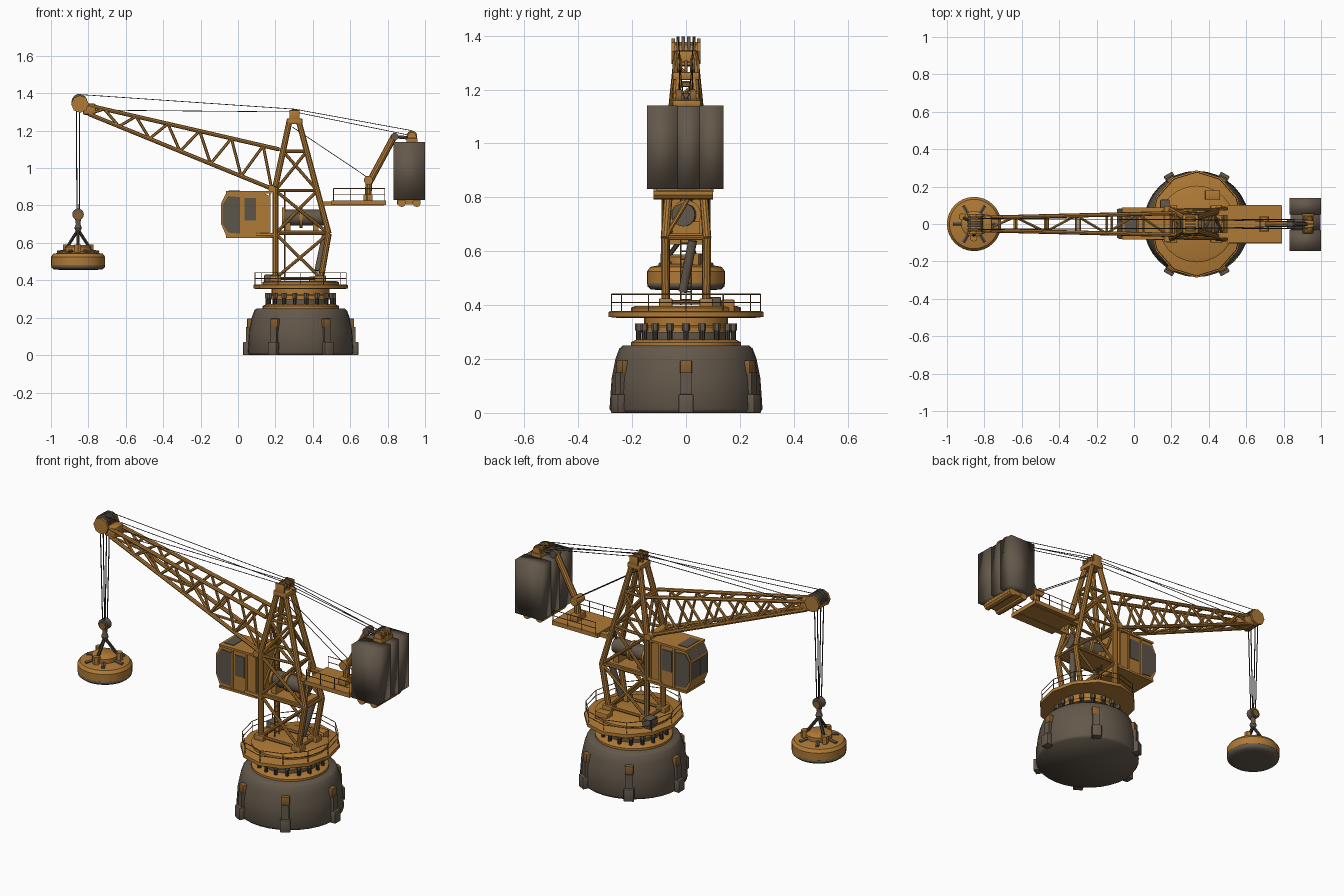
import bpy, bmesh, math
from mathutils import Vector, Matrix

if "Cube" in bpy.data.objects:
    bpy.data.objects.remove(bpy.data.objects["Cube"])


def material(name, rgb):
    m = bpy.data.materials.new(name)
    m.use_nodes = True
    m.diffuse_color = (*rgb, 1)
    m.node_tree.nodes["Principled BSDF"].inputs["Base Color"].default_value = (*rgb, 1)
    return m


ORANGE = material("ochre paint", (0.43, 0.195, 0.037))
BROWN = material("dark ochre", (0.24, 0.115, 0.03))
GREY = material("weathered grey", (0.125, 0.097, 0.069))
GLASS = material("dusty glass", (0.11, 0.089, 0.068))
STEEL = material("dark steel", (0.05, 0.041, 0.031))


def finish(name, bm, mat, angle=35):
    bmesh.ops.recalc_face_normals(bm, faces=bm.faces)
    me = bpy.data.meshes.new(name)
    bm.to_mesh(me)
    bm.free()
    me.materials.append(mat)
    ob = bpy.data.objects.new(name, me)
    bpy.context.collection.objects.link(ob)
    me.shade_smooth()
    me.set_sharp_from_angle(angle=math.radians(angle))
    return ob


def tubes(name, runs, r, mat, sides=8):
    """Joined round bars along each polyline."""
    bm = bmesh.new()
    for run in runs:
        for a, b in zip(run, run[1:]):
            a, b = Vector(a), Vector(b)
            d = b - a
            mx = Matrix.Translation((a + b) / 2) @ d.to_track_quat('Z', 'Y').to_matrix().to_4x4()
            bmesh.ops.create_cone(bm, cap_ends=True, segments=sides, radius1=r,
                                  radius2=r, depth=d.length, matrix=mx)
    return finish(name, bm, mat)


def discs(name, x, z, ys, half, r, mat, sides=16):
    """Wheels on an axle running along y."""
    return tubes(name, [((x, y - half, z), (x, y + half, z)) for y in ys], r, mat, sides)


def boxes(name, spans, mat, bevel=0.0, angle=35):
    """Joined boxes, each given by its x, y and z span."""
    bm = bmesh.new()
    for span in spans:
        mid = [(a + b) / 2 for a, b in span]
        size = [b - a for a, b in span]
        bmesh.ops.create_cube(bm, size=1, matrix=Matrix.Translation(mid) @ Matrix.Diagonal((*size, 1)))
    if bevel:
        bmesh.ops.bevel(bm, geom=bm.edges[:], offset=bevel, segments=2, affect='EDGES', profile=0.5)
    return finish(name, bm, mat, angle)


def lathe(name, profile, x, mat, sides=32, angle=35):
    """Closed turned solid from (radius, z) points."""
    bm = bmesh.new()
    rings = [[bm.verts.new((x + r * math.cos(math.tau * i / sides), r * math.sin(math.tau * i / sides), z))
              for i in range(sides)] for r, z in profile]
    for lo, hi in zip(rings, rings[1:]):
        for i in range(sides):
            j = (i + 1) % sides
            bm.faces.new((lo[i], lo[j], hi[j], hi[i]))
    bm.faces.new(rings[0][::-1])
    bm.faces.new(rings[-1])
    return finish(name, bm, mat, angle)


def lerp(a, b, t):
    return Vector(a).lerp(Vector(b), t)


def around(x, r, z, n, turn=0.0):
    return [(x + r * math.cos(turn + math.tau * i / n), r * math.sin(turn + math.tau * i / n), z) for i in range(n)]


CX = 0.335   # slewing axis
MX = -0.855  # hoist line
SIDES = (-1, 1)

# Pedestal with six buttresses
lathe("pedestal", [(0.275, 0), (0.284, 0.015), (0.276, 0.13), (0.262, 0.2), (0.248, 0.238), (0.235, 0.25)],
      CX, GREY, angle=180)
for i in range(6):
    spin = Matrix.Translation((CX, 0, 0)) @ Matrix.Rotation(i * math.tau / 6, 4, 'Z')
    foot = boxes("buttress_foot", [((0.262, 0.308), (-0.027, 0.027), (0, 0.07))], GREY, 0.004)
    rib = boxes("buttress_rib", [((0.255, 0.292), (-0.02, 0.02), (0.06, 0.15))], GREY)
    cap = boxes("buttress_cap", [((0.235, 0.286), (-0.022, 0.022), (0.145, 0.195))], BROWN, 0.004)
    for ob in (foot, rib, cap):
        ob.matrix_world = spin

# Slewing ring
lathe("lower_flange", [(0.205, 0.245), (0.205, 0.262), (0.185, 0.272)], CX, ORANGE)
lathe("bearing_core", [(0.15, 0.265), (0.15, 0.3)], CX, GREY)
lathe("bearing_ring", [(0.168, 0.298), (0.168, 0.318), (0.155, 0.325), (0.155, 0.358)], CX, ORANGE)
tubes("ring_bolts", [(p, (p[0], p[1], 0.306)) for p in around(CX, 0.178, 0.268, 18)], 0.01, STEEL)
tubes("ring_nuts", [(p, (p[0], p[1], 0.332)) for p in around(CX, 0.178, 0.306, 18)], 0.014, GREY, 6)

# Slewing deck and guard rail
deck = lathe("slewing_deck", [(0.26, 0.353), (0.287, 0.356), (0.287, 0.375), (0.277, 0.378)], 0, ORANGE, 12)
deck.scale.x = 0.88
deck.location.x = CX
lathe("deck_riser", [(0.205, 0.372), (0.205, 0.39), (0.19, 0.396)], CX, ORANGE, 24)
posts = [(CX + 0.88 * (x - CX), y, z) for x, y, z in around(CX, 0.277, 0.375, 12)]
raised = lambda z: [(x, y, z) for x, y, _ in posts]
tubes("deck_rail", [(p, q) for p, q in zip(posts, raised(0.44))]
      + [raised(z) + raised(z)[:1] for z in (0.41, 0.44)], 0.0022, BROWN, 5)
boxes("deck_cabinet", [((0.14, 0.19), (0.06, 0.13), (0.375, 0.43))], GREY, 0.004)
boxes("deck_locker", [((0.38, 0.46), (0.13, 0.18), (0.375, 0.42))], ORANGE, 0.004)

# Tower: four bent legs
def front(z, s):
    if z < 0.9:
        return (0.2, s * 0.075, z)
    return lerp((0.2, s * 0.075, 0.9), (0.275, s * 0.03, 1.25), (z - 0.9) / 0.35)


def rear(z, s):
    if z < 0.65:
        return lerp((0.44, s * 0.075, 0.39), (0.485, s * 0.078, 0.65), (z - 0.39) / 0.26)
    return lerp((0.485, s * 0.078, 0.65), (0.325, s * 0.03, 1.25), (z - 0.65) / 0.6)


tubes("tower_legs", [(f(0.39, s), f(0.65, s), f(0.9, s), f(1.25, s)) for f in (front, rear) for s in SIDES], 0.016, ORANGE, 10)
levels = (0.41, 0.65, 0.88, 1.09)
braces = []
for s in SIDES:
    for z in levels:
        braces.append((front(z, s), rear(z, s)))
    for a, b in zip(levels, levels[1:]):
        braces += [(front(a, s), rear(b, s)), (rear(a, s), front(b, s))]
for f in (front, rear):
    for z in levels:
        braces.append((f(z, -1), f(z, 1)))
    for i, (a, b) in enumerate(zip(levels[1:], levels[2:])):
        k = SIDES[i % 2]
        braces.append((f(a, k), f(b, -k)))
tubes("tower_braces", braces, 0.0085, ORANGE)
boxes("tower_feet", [((x - 0.03, x + 0.03), (s * 0.075 - 0.025, s * 0.075 + 0.025), (0.385, 0.425))
                     for x in (0.2, 0.44) for s in SIDES], ORANGE, 0.004)

# Tower head and sheaves
boxes("tower_head", [((0.26, 0.345), (-0.05, 0.05), (1.235, 1.265))], ORANGE, 0.006)
boxes("head_cheeks", [((0.275, 0.33), (y - 0.005, y + 0.005), (1.255, 1.31)) for y in (-0.045, 0, 0.045)], ORANGE, 0.003)
discs("head_sheaves", 0.302, 1.29, (-0.024, 0.024), 0.01, 0.026, BROWN)

# Winch and machinery inside the tower
tubes("winch_drum", [((0.24, 0, 0.735), (0.455, -0.01, 0.735))], 0.043, GREY, 20)
tubes("winch_flanges", [((x, 0, 0.735), (x + 0.015, 0, 0.735)) for x in (0.235, 0.33)], 0.055, ORANGE, 20)
boxes("winch_bed", [((0.2, 0.47), (-0.07, 0.07), (0.645, 0.665))], ORANGE)
boxes("winch_cradle", [((x, x + 0.03), (-0.05, 0.05), (0.66, 0.71)) for x in (0.25, 0.4)], ORANGE)
tubes("slew_motor", [((0.465, 0.025, 0.64), (0.425, -0.012, 0.45))], 0.017, GREY, 12)
tubes("access_ladder", [((0.25, y, 0.4), (0.25, y, 0.88)) for y in (-0.02, 0.02)]
      + [((0.25, -0.02, 0.42 + 0.03 * i), (0.25, 0.02, 0.42 + 0.03 * i)) for i in range(15)], 0.003, BROWN, 5)

# Cab: side outline extruded, with glazed nose
def cab_panel(name, outline, y0, y1, mat):
    bm = bmesh.new()
    face = bm.faces.new([bm.verts.new((x, y0, z)) for x, z in outline])
    out = bmesh.ops.extrude_face_region(bm, geom=[face])
    bmesh.ops.translate(bm, vec=(0, y1 - y0, 0), verts=[v for v in out["geom"] if isinstance(v, bmesh.types.BMVert)])
    return finish(name, bm, mat)


cab_panel("cab_body", [(-0.06, 0.63), (0.17, 0.63), (0.17, 0.85), (0.13, 0.87),
                       (-0.06, 0.87), (-0.09, 0.81), (-0.09, 0.7)], -0.075, 0.08, ORANGE)
for y in (-0.079, 0.08):
    cab_panel("cab_side_window", [(-0.052, 0.655), (0.012, 0.65), (0.012, 0.845), (-0.052, 0.85),
                                  (-0.082, 0.805), (-0.082, 0.7)], y, y + 0.004, GLASS)
    boxes("cab_door_window", [((0.035, 0.095), (y, y + 0.004), (0.72, 0.84))], GLASS)
for a, b in (((-0.062, 0.637), (-0.088, 0.697)), ((-0.092, 0.705), (-0.092, 0.805)), ((-0.088, 0.817), (-0.064, 0.863))):
    for y0, y1 in ((-0.07, -0.001), (0.006, 0.075)):
        cab_panel("cab_front_window", [a, b, (b[0] + 0.008, b[1]), (a[0] + 0.008, a[1])], y0, y1, GLASS)
boxes("cab_trim", [((-0.065, 0.18), (-0.083, 0.088), (z, z + 0.012)) for z in (0.625, 0.865)]
      + [((x, x + 0.01), (-0.081, 0.086), (0.63, 0.87)) for x in (0.015, 0.105, 0.165)], ORANGE)
boxes("cab_roof_window", [((-0.05, 0.01), (-0.055, 0.06), (0.875, 0.88))], GLASS)
tubes("cab_hangers", [((0.1, s * 0.07, 0.64), (0.22, s * 0.075, 0.64)) for s in SIDES], 0.014, ORANGE)

# Jib: four chords with lattice
def jib(t, top, s):
    root, tip = ((0.22, 0, 1.1), (-0.8, 0, 1.335)) if top else ((0.18, 0, 0.89), (-0.8, 0, 1.29))
    p = lerp(root, tip, t)
    p.y = s * (0.058 - 0.024 * t)
    return p


tubes("jib_chords", [(jib(0, k, s), jib(1, k, s)) for k in (0, 1) for s in SIDES], 0.011, ORANGE)
lattice, N = [], 6
for i in range(N):
    a, m, b = i / N, (i + 0.5) / N, (i + 1) / N
    for s in SIDES:
        lattice.append((jib(a, 0, s), jib(m, 1, s), jib(b, 0, s)))
    for k in (0, 1):
        lattice.append((jib(a, k, -1), jib(a, k, 1)))
    lattice.append((jib(a, 0, SIDES[i % 2]), jib(b, 0, -SIDES[i % 2])))
tubes("jib_lattice", lattice, 0.0078, ORANGE, 6)
tubes("jib_pivot", [((0.18, -0.095, 0.89), (0.18, 0.095, 0.89))], 0.019, ORANGE, 12)

# Jib head: painted cheeks with dark sheaves standing proud on top
discs("jib_head_drum", -0.845, 1.337, (0,), 0.042, 0.04, ORANGE, 8)
discs("jib_head_cheeks", -0.845, 1.342, (-0.047, 0.047), 0.006, 0.047, ORANGE, 8)
discs("jib_head_sheaves", -0.848, 1.355, (-0.03, -0.01, 0.01, 0.03), 0.006, 0.042, GREY)
boxes("jib_head_block", [((-0.83, -0.76), (-0.042, 0.042), (1.285, 1.345))], ORANGE, 0.01)

# Rigging ropes
ropes = []
for s in SIDES:
    ropes += [((-0.86, s * 0.03, 1.394), (0.302, s * 0.022, 1.315), (0.93, s * 0.025, 1.2)),
              ((-0.8, s * 0.025, 1.31), (0.302, s * 0.025, 1.3), (0.92, s * 0.01, 1.175)),
              ((0.29, s * 0.02, 1.22), (0.7, s * 0.025, 0.945))]
tubes("rigging", ropes, 0.002, STEEL, 5)
tubes("hoist_ropes", [((MX + dx, y, 1.34), (MX + dx * 0.7, y * 0.4, 0.76)) for dx in (-0.009, 0.009) for y in (-0.03, 0.03)], 0.003, STEEL, 5)

# Hook block
discs("hook_sheave", MX, 0.752, (0,), 0.018, 0.031, GREY)
discs("hook_cheeks", MX, 0.748, (-0.021, 0.021), 0.004, 0.022, BROWN, 8)
lathe("hook_shank", [(0.012, 0.66), (0.02, 0.68), (0.012, 0.7), (0.016, 0.73)], MX, GREY, 12)

# Lifting magnet
lathe("magnet_body", [(0.145, 0.482), (0.145, 0.525), (0.132, 0.542), (0.06, 0.555)], MX, ORANGE)
lathe("magnet_face", [(0.1, 0.456), (0.13, 0.458), (0.142, 0.468), (0.145, 0.482)], MX, GREY, angle=180)
lathe("magnet_hub", [(0.07, 0.545), (0.07, 0.578), (0.055, 0.588)], MX, ORANGE, 16)
tubes("magnet_lugs", [(p, (p[0], p[1], 0.592)) for p in around(MX, 0.075, 0.545, 3, 0.5)], 0.02, ORANGE, 6)
tubes("magnet_chains", [(p, (MX, 0, 0.67)) for p in around(MX, 0.07, 0.575, 3, 0.5)], 0.009, STEEL, 6)
tubes("magnet_ribs", list(zip(around(MX, 0.06, 0.555, 6), around(MX, 0.112, 0.547, 6))), 0.011, GREY, 6)

# Rear service platform
boxes("rear_platform", [((0.5, 0.79), (-0.105, 0.1), (0.802, 0.826))], ORANGE)
boxes("platform_beams", [((0.43, 0.78), (s * 0.06 - 0.015, s * 0.06 + 0.015), (0.8, 0.822)) for s in SIDES], ORANGE)
rail = [(x, s * 0.1, 0.82) for s in SIDES for x in (0.51, 0.6, 0.69, 0.785)]
tubes("platform_rail", [(p, (p[0], p[1], 0.89)) for p in rail]
      + [((0.51, s * 0.1, z), (0.785, s * 0.1, z)) for s in SIDES for z in (0.857, 0.89)], 0.0022, BROWN, 5)

# Luffing strut to counterweight
boxes("strut_mount", [((0.67, 0.72), (-0.04, 0.04), (0.82, 0.86))], ORANGE, 0.004)
tubes("strut", [((0.695, 0, 0.85), (0.7, 0, 0.92), (0.835, 0, 1.17))], 0.018, ORANGE, 10)
discs("strut_knuckle", 0.697, 0.935, (0,), 0.035, 0.024, ORANGE)
discs("strut_top_pin", 0.838, 1.168, (0,), 0.025, 0.02, GREY)
tubes("strut_link", [((0.838, 0, 1.168), (0.93, 0, 1.16))], 0.009, GREY)

# Counterweight slabs, cradle and top sheaves
slabs = [((0.832, 1.0), (-0.145, -0.031), (0.83, 1.14)), ((0.836, 0.996), (-0.031, 0.051), (0.83, 1.138)),
         ((0.832, 1.0), (0.051, 0.14), (0.83, 1.14))]
boxes("counterweight_slabs", slabs, GREY, angle=180)
tubes("counterweight_cradle", [((x, -0.12, 0.815), (x, 0.1, 0.815)) for x in (0.875, 0.955)], 0.023, ORANGE, 10)
boxes("cradle_plate", [((0.85, 0.975), (-0.11, 0.095), (0.805, 0.832))], ORANGE)
boxes("counterweight_saddle", [((0.9, 0.96), (-0.05, 0.055), (1.138, 1.16))], ORANGE, 0.004)
discs("counterweight_sheaves", 0.93, 1.172, (-0.025, 0.025), 0.01, 0.028, BROWN)
discs("counterweight_cheeks", 0.93, 1.168, (-0.042, 0, 0.042), 0.004, 0.025, ORANGE, 8)
